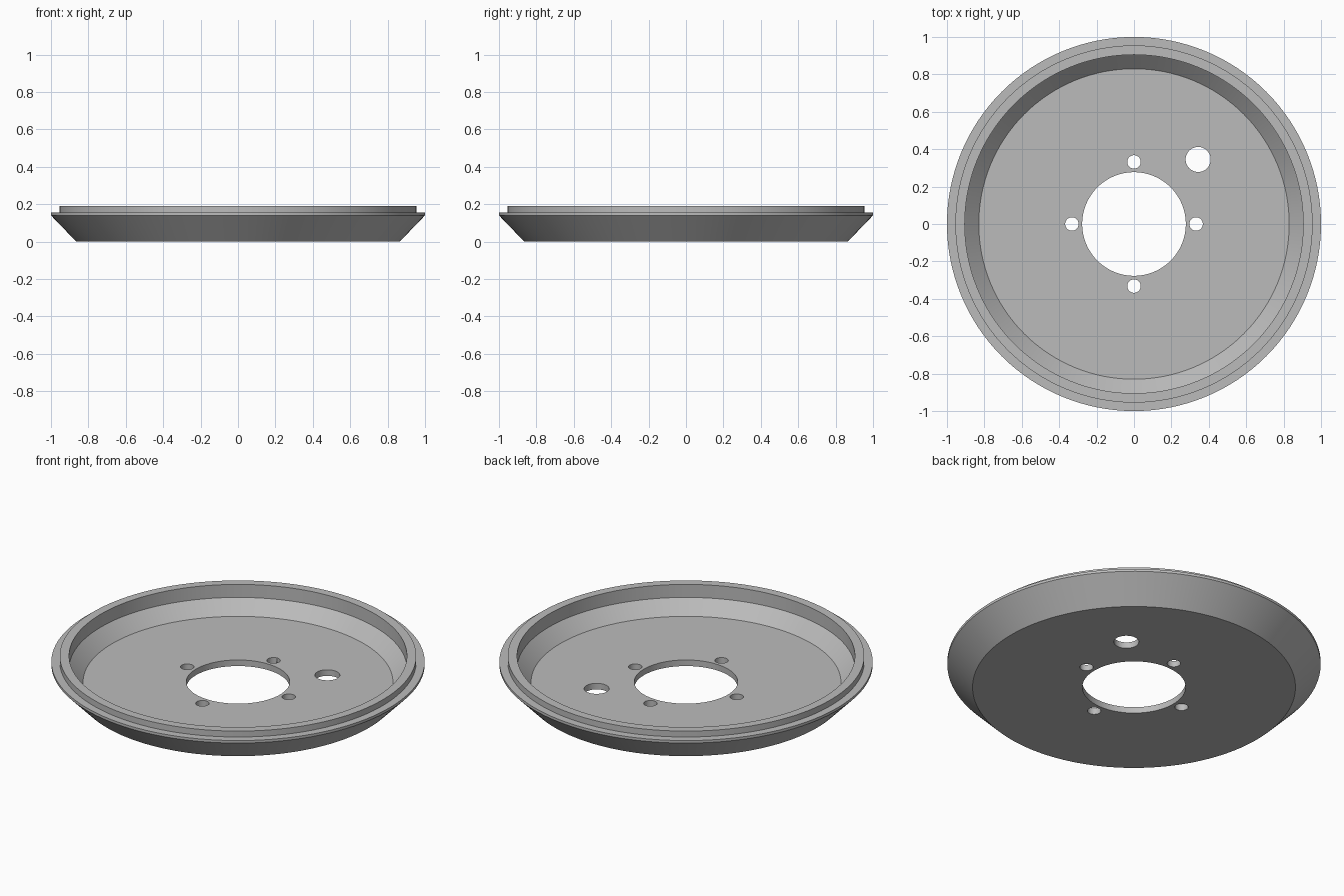
import bpy
import bmesh
from math import radians, pi, cos, sin
from mathutils import Vector

cube = bpy.data.objects.get("Cube")
if cube:
    bpy.data.objects.remove(cube, do_unlink=True)

SEGMENTS = 128
FLOOR = 0.036

steel = bpy.data.materials.new("grey_metal")
steel.use_nodes = True
grey = (0.5, 0.5, 0.5, 1)
steel.diffuse_color = grey
steel.node_tree.nodes["Principled BSDF"].inputs["Base Color"].default_value = grey


def lathe(name, profile):
    """Spin a closed (radius, height) profile around the z axis."""
    bm = bmesh.new()
    verts = [bm.verts.new((r, 0, z)) for r, z in profile]
    edges = [bm.edges.new((v, verts[i - 1])) for i, v in enumerate(verts)]
    bmesh.ops.spin(bm, geom=verts + edges, cent=(0, 0, 0), axis=(0, 0, 1),
                   angle=2 * pi, steps=SEGMENTS, use_merge=True)
    bmesh.ops.remove_doubles(bm, verts=bm.verts, dist=0.0001)
    bmesh.ops.recalc_face_normals(bm, faces=bm.faces)
    mesh = bpy.data.meshes.new(name)
    bm.to_mesh(mesh)
    bm.free()
    obj = bpy.data.objects.new(name, mesh)
    bpy.context.collection.objects.link(obj)
    mesh.materials.append(steel)
    return obj


def drill(target, x, y, radius):
    """Cut a round hole straight through the floor."""
    bpy.ops.mesh.primitive_cylinder_add(vertices=48, radius=radius, depth=0.3,
                                        location=(x, y, FLOOR / 2))
    cutter = bpy.context.object
    cutter.name = "hole_cutter"
    cutter.hide_render = True
    cutter.data.materials.append(steel)
    cut = target.modifiers.new("hole", "BOOLEAN")
    cut.operation = "DIFFERENCE"
    cut.solver = "EXACT"
    cut.object = cutter
    bpy.context.view_layer.objects.active = target
    bpy.ops.object.modifier_apply(modifier=cut.name)
    bpy.data.objects.remove(cutter, do_unlink=True)


# Dished plate with flared wall, stepped rim and central bore
plate = lathe("dished_plate", [
    (0.277, 0), (0.865, 0), (1, 0.14), (1, 0.155), (0.955, 0.155),
    (0.955, 0.19), (0.905, 0.19), (0.905, 0.113), (0.83, FLOOR), (0.277, FLOOR),
])

# Four bolt holes and one larger offset hole
for i in range(4):
    drill(plate, 0.332 * cos(i * pi / 2), 0.332 * sin(i * pi / 2), 0.036)
drill(plate, 0.343, 0.345, 0.067)

bpy.ops.object.select_all(action="DESELECT")
plate.select_set(True)
bpy.context.view_layer.objects.active = plate
bpy.ops.object.shade_smooth_by_angle(angle=radians(30))
